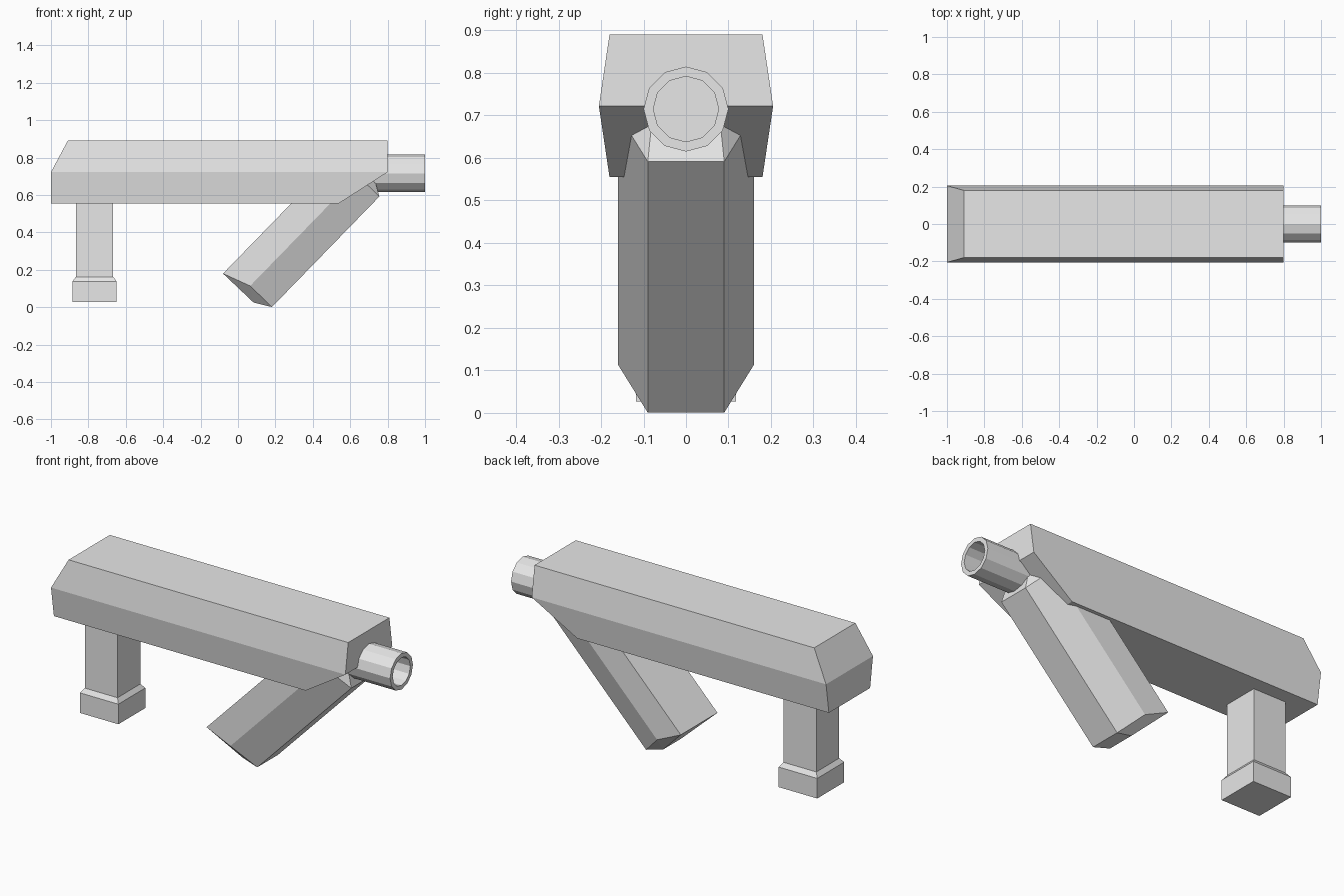
import bpy, bmesh, math
from mathutils import Matrix, Vector

cube = bpy.data.objects.get("Cube")
if cube:
    bpy.data.objects.remove(cube, do_unlink=True)

grey = bpy.data.materials.new("light_grey")
grey.use_nodes = True
grey.diffuse_color = (0.8, 0.8, 0.8, 1)
grey.node_tree.nodes["Principled BSDF"].inputs["Base Color"].default_value = (0.8, 0.8, 0.8, 1)


def finish(name, bm):
    bmesh.ops.recalc_face_normals(bm, faces=bm.faces)
    mesh = bpy.data.meshes.new(name)
    bm.to_mesh(mesh)
    bm.free()
    mesh.materials.append(grey)
    obj = bpy.data.objects.new(name, mesh)
    bpy.context.collection.objects.link(obj)
    return obj


def loft(name, rings):
    """Skin a list of closed rings and cap both ends."""
    bm = bmesh.new()
    loops = [[bm.verts.new(p) for p in ring] for ring in rings]
    n = len(loops[0])
    for a, b in zip(loops, loops[1:]):
        for i in range(n):
            j = (i + 1) % n
            bm.faces.new((a[i], a[j], b[j], b[i]))
    bm.faces.new(loops[0])
    bm.faces.new(loops[-1])
    return finish(name, bm)


def layer(z, x0, x1, y):
    return [(x0, -y, z), (x1, -y, z), (x1, y, z), (x0, y, z)]


def circle(x, radius, sides=12):
    return [(x, radius * math.cos(math.tau * i / sides),
             0.715 + radius * math.sin(math.tau * i / sides)) for i in range(sides)]


# Long body with sloped rear top and sloped underside at the nose
loft("body", [layer(0.555, -1, 0.54, 0.18),
              layer(0.722, -1, 0.8, 0.205),
              layer(0.89, -0.91, 0.8, 0.18)])

# Rear post and its bevelled foot
px = -0.767
loft("rear_post", [layer(z, px - 0.1, px + 0.1, 0.1) for z in (0.1, 0.6)])
loft("rear_foot", [layer(z, px - h, px + h, h)
                   for z, h in ((0.027, 0.118), (0.138, 0.118), (0.162, 0.1))])

# Hollow nozzle
loft("nozzle", [circle(0.55, 0.1), circle(1, 0.1), circle(1, 0.077), circle(0.8, 0.077)])

# Slanted arm with chamfered ends, symmetric along its length and across
bm = bmesh.new()
for u, y, v in ((0.466, 0.16, -0.19), (0.412, 0.16, -0.04),
                (0.412, 0.09, 0.122), (0.463, 0.08, 0.035)):
    for su in (-1, 1):
        for sy in (-1, 1):
            bm.verts.new((su * u, sy * y, -v))
bmesh.ops.convex_hull(bm, input=bm.verts)
bmesh.ops.dissolve_limit(bm, angle_limit=math.radians(2), verts=bm.verts, edges=bm.edges)
place = Matrix.Translation(Vector((0.381, 0, 0.381))) @ Matrix.Rotation(math.radians(-45.8), 4, "Y")
bmesh.ops.transform(bm, matrix=place, verts=bm.verts)
finish("slanted_arm", bm)
